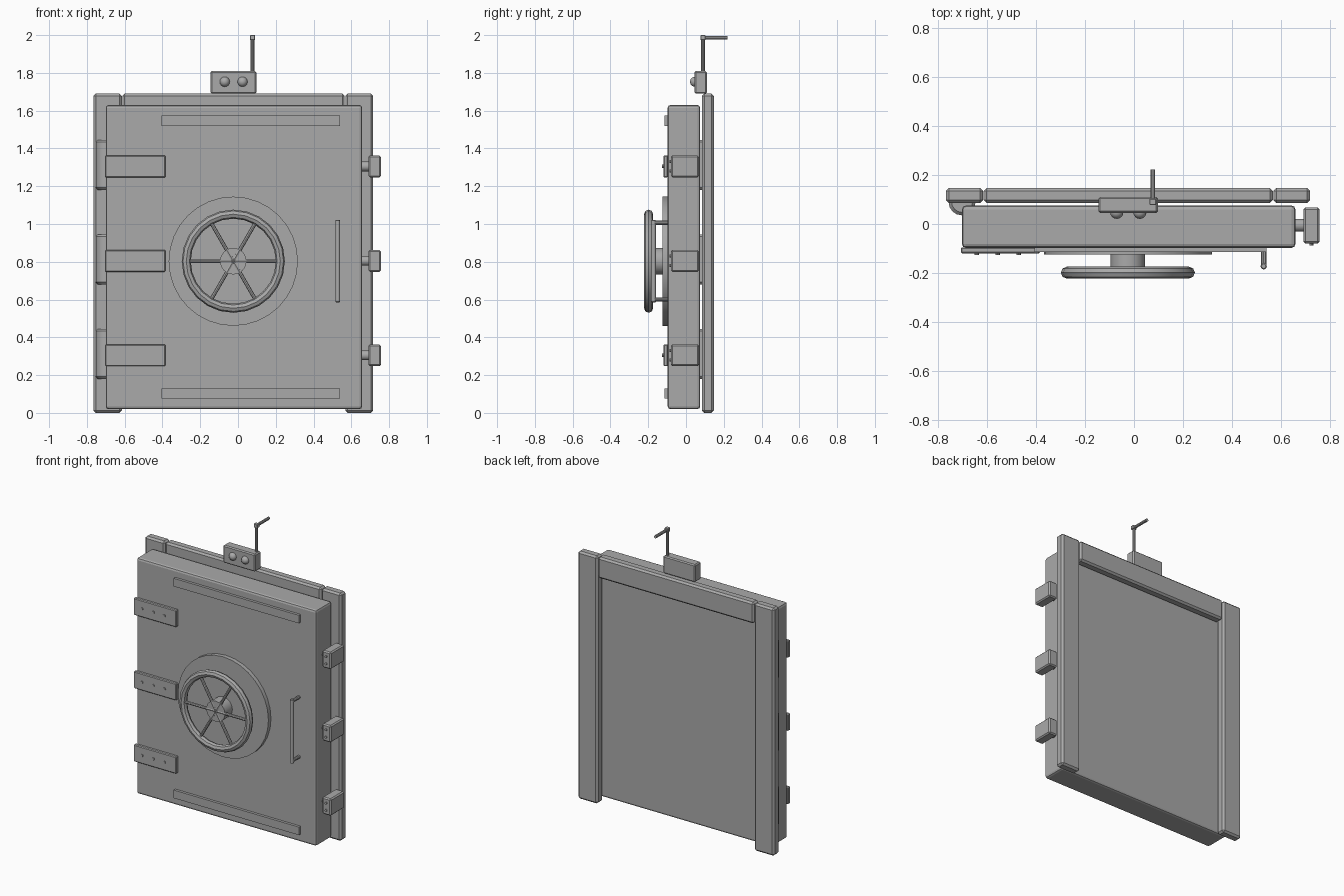
import bpy, math
from mathutils import Vector

if "Cube" in bpy.data.objects:
    bpy.data.objects.remove(bpy.data.objects["Cube"])

grey = bpy.data.materials.new("steel grey")
grey.diffuse_color = (0.4, 0.4, 0.4, 1)
grey.use_nodes = True
grey.node_tree.nodes["Principled BSDF"].inputs["Base Color"].default_value = grey.diffuse_color


def finish(ob, name, bevel=0, segments=1, smooth=False):
    ob.name = name
    ob.data.materials.append(grey)
    if bevel:
        m = ob.modifiers.new("bevel", 'BEVEL')
        m.width = bevel
        m.segments = segments
        m.limit_method = 'ANGLE'
        m.angle_limit = math.radians(40)
    if smooth:
        bpy.ops.object.shade_smooth_by_angle(angle=math.radians(35))
    return ob


def box(name, x, y, z, bevel=0, segments=1):
    """Box from (min, max) pairs on each axis."""
    bpy.ops.mesh.primitive_cube_add(size=1, location=[(a + b) / 2 for a, b in (x, y, z)])
    ob = bpy.context.object
    ob.scale = [b - a for a, b in (x, y, z)]
    bpy.ops.object.transform_apply(location=False, rotation=False, scale=True)
    return finish(ob, name, bevel, segments)


def rod(name, start, end, radius, sides=12, bevel=0):
    """Cylinder between two points."""
    a, b = Vector(start), Vector(end)
    d = b - a
    bpy.ops.mesh.primitive_cylinder_add(vertices=sides, radius=radius, depth=d.length,
                                        location=(a + b) / 2,
                                        rotation=d.to_track_quat('Z', 'Y').to_euler())
    return finish(bpy.context.object, name, bevel, 1, True)


# Door slab
box("door", (-0.70, 0.657), (-0.097, 0.075), (0.02, 1.63), 0.015, 2)

# Frame posts and header
box("left_post", (-0.765, -0.615), (0.085, 0.147), (0, 1.69), 0.012)
box("right_post", (0.568, 0.716), (0.085, 0.147), (0, 1.69), 0.012)
box("header", (-0.612, 0.565), (0.085, 0.147), (1.545, 1.69), 0.012)

# Reinforcing plates
for label, z in (("lower", 0.075), ("upper", 1.52)):
    box(label + "_plate", (-0.405, 0.54), (-0.115, -0.09), (z, z + 0.055))

# Hinges on the left and locking bolts on the right
for i, z in enumerate((0.305, 0.805, 1.305)):
    box(f"hinge_strap_{i}", (-0.705, -0.383), (-0.12, -0.095), (z - 0.058, z + 0.058), 0.005)
    for x in (-0.64, -0.555, -0.47):
        rod(f"strap_rivet_{i}", (x, -0.115, z), (x, -0.126, z), 0.009, 8)
    rod(f"hinge_barrel_{i}", (-0.70, 0.09, z - 0.125), (-0.70, 0.09, z + 0.14), 0.055, 16, 0.012)
    rod(f"bolt_shaft_{i}", (0.64, -0.005, z), (0.70, -0.005, z), 0.026, 16)
    box(f"bolt_block_{i}", (0.69, 0.756), (-0.08, 0.068), (z - 0.058, z + 0.058), 0.008)
    for dz in (-0.025, 0.025):
        rod(f"block_screw_{i}", (0.722, -0.075, z + dz), (0.722, -0.087, z + dz), 0.008, 8)

# Handwheel with base disc, hub, rim and spokes
cx, cz, wy = -0.025, 0.803, -0.198
rod("wheel_base", (cx, -0.09, cz), (cx, -0.125, cz), 0.342, 32)
rod("wheel_hub", (cx, -0.11, cz), (cx, -0.205, cz), 0.07, 24)
bpy.ops.mesh.primitive_torus_add(location=(cx, wy, cz), rotation=(math.pi / 2, 0, 0),
                                 major_radius=0.249, minor_radius=0.024,
                                 major_segments=24, minor_segments=8)
finish(bpy.context.object, "wheel_rim", smooth=True)
for i in range(6):
    a = math.radians(60 * i)
    rod(f"wheel_spoke_{i}", (cx, wy, cz),
        (cx + 0.24 * math.cos(a), wy, cz + 0.24 * math.sin(a)), 0.01, 8)

# Pull handle
rod("handle_grip", (0.528, -0.172, 0.585), (0.528, -0.172, 1.022), 0.013, 12, 0.004)
for z in (0.6, 1.007):
    rod("handle_mount", (0.528, -0.09, z), (0.528, -0.172, z), 0.011, 10)

# Control box with two domed buttons
box("control_box", (-0.145, 0.097), (0.045, 0.11), (1.69, 1.81), 0.007)
for x in (-0.07, 0.024):
    bpy.ops.mesh.primitive_uv_sphere_add(segments=16, ring_count=8, radius=0.027,
                                         location=(x, 0.048, 1.753))
    finish(bpy.context.object, "button", smooth=True)

# Lever standing on the control box
rod("lever_post", (0.077, 0.09, 1.80), (0.077, 0.09, 1.985), 0.01, 10)
box("lever_joint", (0.063, 0.091), (0.077, 0.103), (1.973, 2.0), 0.003)
rod("lever_arm", (0.077, 0.09, 1.986), (0.077, 0.221, 1.986), 0.01, 10)
